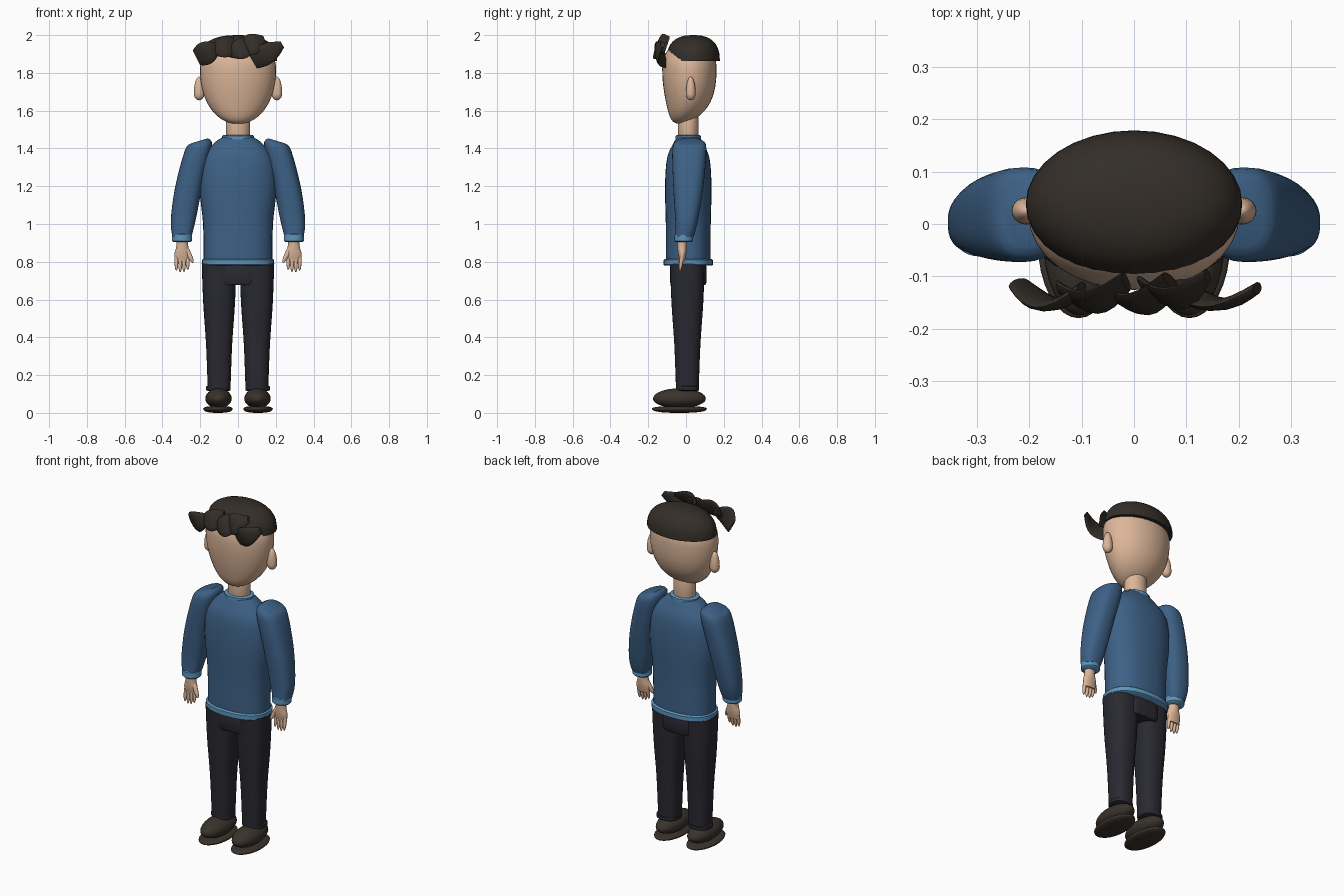
import bpy
import bmesh
from math import sin, cos, pi, radians, copysign
from mathutils import Vector

cube = bpy.data.objects.get("Cube")
if cube:
    bpy.data.objects.remove(cube, do_unlink=True)


def material(name, *rgb):
    mat = bpy.data.materials.new(name)
    mat.use_nodes = True
    mat.diffuse_color = (*rgb, 1)
    shader = mat.node_tree.nodes["Principled BSDF"]
    shader.inputs["Base Color"].default_value = (*rgb, 1)
    return mat


SKIN = material("skin", .72, .47, .32)
SWEATER = material("sweater_blue", .047, .12, .24)
TRIM = material("trim_light_blue", .11, .3, .51)
PANTS = material("trousers_charcoal", .022, .022, .031)
HAIR = material("hair_dark_brown", .034, .027, .021)
SHOE = material("shoe_brown", .042, .033, .025)


def bridge(name, rings, mat):
    """Skin a list of point rings, close both ends and smooth the result."""
    bm = bmesh.new()
    loops = [[bm.verts.new(point) for point in ring] for ring in rings]
    count = len(loops[0])
    for low, high in zip(loops, loops[1:]):
        for i in range(count):
            j = (i + 1) % count
            bm.faces.new((low[i], low[j], high[j], high[i]))
    bm.faces.new(loops[0])
    bm.faces.new(loops[-1])
    bmesh.ops.recalc_face_normals(bm, faces=bm.faces)
    mesh = bpy.data.meshes.new(name)
    bm.to_mesh(mesh)
    bm.free()
    mesh.materials.append(mat)
    obj = bpy.data.objects.new(name, mesh)
    bpy.context.collection.objects.link(obj)
    bpy.ops.object.select_all(action='DESELECT')
    obj.select_set(True)
    bpy.context.view_layer.objects.active = obj
    bpy.ops.object.shade_smooth_by_angle(angle=radians(45))


def oval(x, y, z, width, depth, power=2, tilt=0, sides=32):
    """Superellipse ring; width and depth are half sizes."""
    ring = []
    for k in range(sides):
        c, s = cos(2 * pi * k / sides), sin(2 * pi * k / sides)
        dx = width * copysign(abs(c) ** (2 / power), c)
        dy = depth * copysign(abs(s) ** (2 / power), s)
        ring.append(Vector((x + dx, y + dy, z + tilt * dx)))
    return ring


def spline(keys, steps=4):
    """Smooth rows of values running through the given key rows."""
    keys = [Vector(key) for key in keys]
    padded = [keys[0], *keys, keys[-1]]
    rows = [keys[0]]
    for a, b, c, d in zip(padded, padded[1:], padded[2:], padded[3:]):
        for i in range(1, steps + 1):
            t = i / steps
            out, into = (c - a) / 2, (d - b) / 2
            rows.append(b + out * t + (3 * (c - b) - 2 * out - into) * t ** 2
                        + (2 * (b - c) + out + into) * t ** 3)
    return rows


def egg(name, x, y, z, width, depth, drop, rise, mat, power=2, chin=0, steps=9):
    """Ovoid with separate heights below and above its widest level."""
    rings = []
    for i in range(-steps if drop else 0, steps + 1):
        h = sin(pi / 2 * i / steps * .97)
        r = (1 - abs(h) ** power) ** (1 / power)
        forward = chin * min(h, 0) ** 4
        rings.append(oval(x, y - forward, z + h * (rise if h > 0 else drop),
                          width * r, depth * r))
    bridge(name, rings, mat)


def band(name, x, y, z, width, depth, half_height, mat, power=2):
    """Flat ring of cloth with softened rims."""
    rings = []
    for level, inset in ((-1, .007), (-.7, 0), (.7, 0), (1, .007)):
        rings.append(oval(x, y, z + level * half_height,
                          width - inset, depth - inset, power))
    bridge(name, rings, mat)


def digit(name, start, end, radius):
    """Rounded, slightly tapered finger."""
    start, end = Vector(start), Vector(end)
    turn = Vector((0, 0, 1)).rotation_difference(end - start)
    rings = []
    for i in range(9):
        t = i / 8
        r = radius * (1 - t ** 6 * .7) * (1 - .2 * t)
        rings.append([start.lerp(end, t) + turn @ p for p in oval(0, 0, 0, r, r, sides=10)])
    bridge(name, rings, SKIN)


def tuft(name, tip, root, width, lean):
    """Curved lock of hair, narrow at the tip and blunt at the root."""
    a, b = (Vector((x, -.12, z)) for x, z in (tip, root))
    across = (b - a).normalized().cross(Vector((0, 1, 0)))
    rings = []
    for i in range(9):
        t = i / 8
        reach = width * sin(pi * (.1 + .65 * t))
        ring = []
        for p in oval(0, 0, 0, reach, .012, sides=12):
            point = a.lerp(b, t) + across * p.x
            point.y += p.y - .035 * sin(pi * t) + lean * (point.z - 1.92)
            ring.append(point)
        rings.append(ring)
    bridge(name, rings, HAIR)


MID = .012  # depth of the body's centre line

# Head, neck and hair
egg("head", 0, .018, 1.82, .202, .144, .29, .16, SKIN, power=2.1, chin=.05, steps=14)
band("neck", 0, MID, 1.52, .064, .055, .08, SKIN)
egg("hair_cap", 0, .038, 1.864, .207, .141, 0, .136, HAIR, power=2.5)
tuft("fringe_outer_right", (-.1, 1.94), (-.22, 1.88), .062, -.1)
tuft("fringe_outer_left", (.235, 1.95), (.08, 1.86), .057, -.1)
tuft("fringe_inner_right", (-.145, 1.92), (-.015, 1.95), .056, .35)
tuft("fringe_middle", (-.05, 1.9), (.07, 1.95), .056, .35)
tuft("fringe_inner_left", (.14, 1.98), (.02, 1.93), .056, .35)

# Sweater body, collar and hem, from half width, half depth and height
torso = spline([(.183, .118, .8), (.185, .119, 1), (.205, .123, 1.2),
                (.19, .112, 1.35), (.125, .077, 1.43), (.08, .06, 1.46)])
bridge("sweater_body", [oval(0, MID, z, w, d, 2.3) for w, d, z in torso], SWEATER)
band("collar", 0, MID, 1.455, .085, .068, .015, TRIM)
band("sweater_hem", 0, MID, .797, .191, .131, .018, TRIM, power=2.3)

# Trouser seat
band("trouser_seat", 0, MID, .733, .096, .097, .057, PANTS, power=5)

for side, word in ((1, "left"), (-1, "right")):
    # Ear
    egg(word + "_ear", side * .206, .025, 1.69, .028, .026, .035, .09, SKIN, steps=6)

    # Sleeve and cuff, from offset, height, half width and half depth
    arm = spline([(.205, 1.44, .045, .065), (.21, 1.4, .072, .09), (.26, 1.2, .073, .08),
                  (.29, 1.02, .066, .06), (.297, .93, .05, .048)])
    rings = []
    for i, (x, z, w, d) in enumerate(arm):
        t = i / (len(arm) - 1)
        rings.append(oval(side * x, .02 - .03 * t ** 2, z, w, d, 2.5,
                          -.3 * side * (1 - t) ** 2))
    bridge(word + "_sleeve", rings, SWEATER)
    band(word + "_cuff", side * .296, -MID, .927, .053, .05, .023, TRIM)

    # Hand with four fingers and a thumb
    palm = spline([(.93, .03, .026), (.88, .032, .025), (.84, .042, .021), (.8, .036, .012)])
    bridge(word + "_palm", [oval(side * .295, -.02, z, w, d) for z, w, d in palm], SKIN)
    for i in range(4):
        x = side * (.266 + .02 * i)
        tip = .745 + .005 * (i - 1.7) ** 2
        digit(f"{word}_finger_{i + 1}", (x, -.022, .825), (x, -.032, tip), .011)
    digit(word + "_thumb", (side * .272, -.022, .865), (side * .238, -.036, .795), .014)

    # Trouser leg, from half width and height, and turned hem
    leg = spline([(.092, .79), (.084, .58), (.069, .36), (.06, .12)])
    bridge(word + "_trouser_leg",
           [oval(side * .1, MID * .6, z, w, w, 2.4) for w, z in leg], PANTS)
    band(word + "_trouser_hem", side * .104, MID, .13, .065, .058, .013, PANTS, power=2.4)

    # Shoe upper and sole
    egg(word + "_shoe_upper", side * .103, -.035, .075, .07, .14, .05, .055, SHOE)
    egg(word + "_shoe_sole", side * .106, -.035, .022, .078, .145, .022, .014, SHOE, power=2.5)
